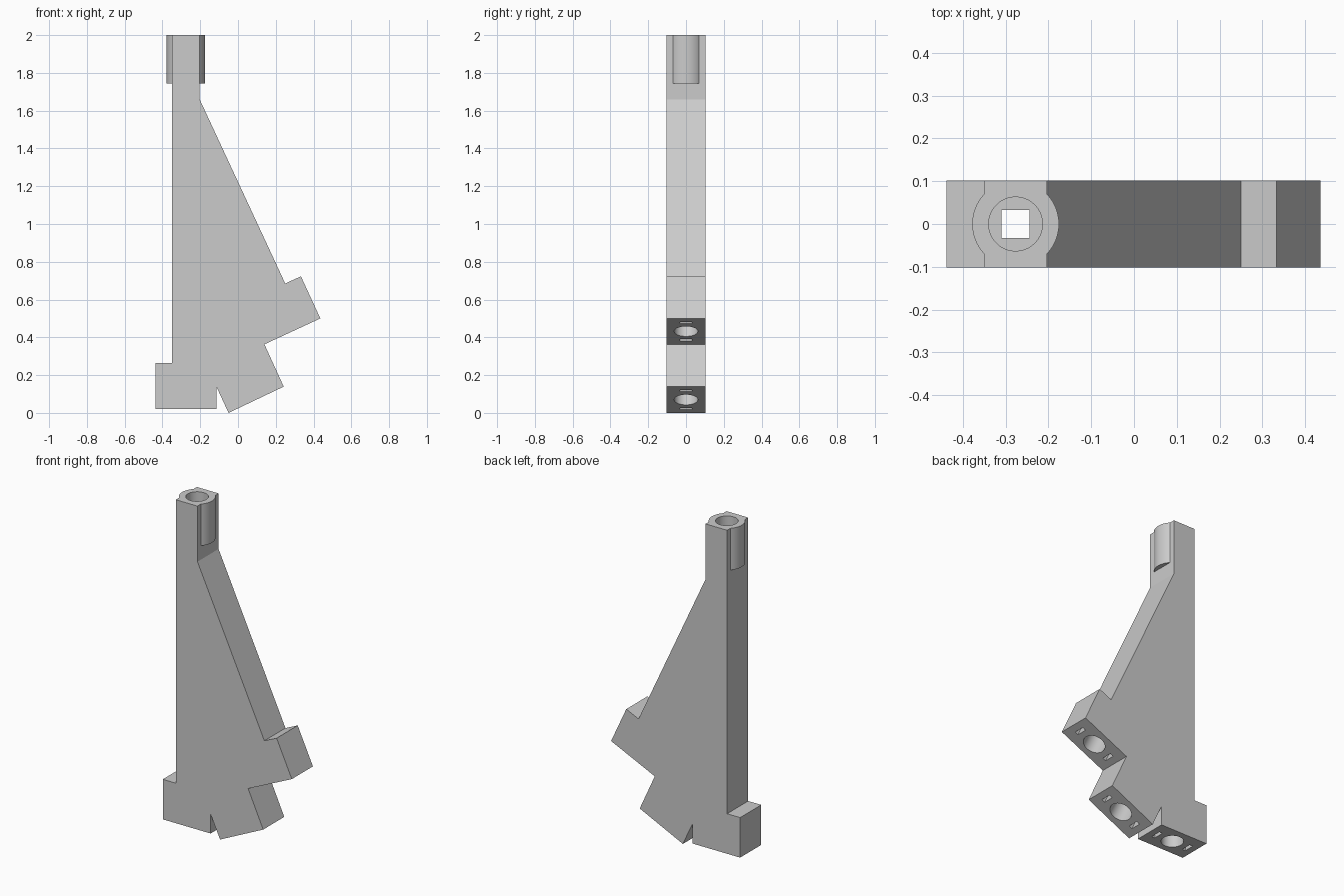
import bpy, bmesh, math
from mathutils import Matrix, Vector

cube = bpy.data.objects.get("Cube")
if cube:
    bpy.data.objects.remove(cube, do_unlink=True)

HALF = 0.102            # half thickness of the plate
STEM_X = -0.277         # centre line of the stem
TILT = math.radians(-25)

grey = bpy.data.materials.new("light_grey")
grey.use_nodes = True
grey.diffuse_color = (0.6, 0.6, 0.6, 1)
grey.node_tree.nodes["Principled BSDF"].inputs["Base Color"].default_value = (0.6, 0.6, 0.6, 1)


def finish(name, bm):
    bmesh.ops.recalc_face_normals(bm, faces=bm.faces)
    mesh = bpy.data.meshes.new(name)
    bm.to_mesh(mesh)
    bm.free()
    mesh.materials.append(grey)
    obj = bpy.data.objects.new(name, mesh)
    bpy.context.collection.objects.link(obj)
    return obj


def cylinder(name, radius, start, end, frame):
    bm = bmesh.new()
    place = frame @ Matrix.Translation((0, 0, (start + end) / 2))
    bmesh.ops.create_cone(bm, cap_ends=True, segments=64, radius1=radius,
                          radius2=radius, depth=end - start, matrix=place)
    return finish(name, bm)


def box(name, width, depth, start, end, frame, shift=0):
    bm = bmesh.new()
    place = frame @ Matrix.Translation((shift, 0, (start + end) / 2))
    size = Matrix.Diagonal((width, depth, end - start, 1))
    bmesh.ops.create_cube(bm, size=1, matrix=place @ size)
    return finish(name, bm)


def combine(target, tool, operation):
    mod = target.modifiers.new("cut", 'BOOLEAN')
    mod.operation = operation
    mod.solver = 'EXACT'
    mod.object = tool
    bpy.context.view_layer.objects.active = target
    bpy.ops.object.modifier_apply(modifier=mod.name)
    bpy.data.objects.remove(tool, do_unlink=True)


# Plate with stem and three feet, extruded from its side profile
profile = [(-0.35, 2), (-0.203, 2), (-0.203, 1.66), (0.25, 0.685),
           (0.333, 0.723), (0.436, 0.5), (0.14, 0.363), (0.242, 0.139),
           (-0.05, 0), (-0.114, 0.138), (-0.114, 0.02), (-0.438, 0.02),
           (-0.438, 0.265), (-0.35, 0.265)]
bm = bmesh.new()
face = bm.faces.new([bm.verts.new((x, -HALF, z)) for x, z in profile])
sweep = bmesh.ops.extrude_face_region(bm, geom=[face])
moved = [g for g in sweep["geom"] if isinstance(g, bmesh.types.BMVert)]
bmesh.ops.translate(bm, verts=moved, vec=(0, 2 * HALF, 0))
body = finish("manifold_body", bm)

# Round collar around the top of the stem
stem = Matrix.Translation((STEM_X, 0, 0))
combine(body, cylinder("collar", 0.1015, 1.745, 2, stem), 'UNION')

# Top socket
combine(body, cylinder("top_socket", 0.063, 1.75, 2.05, stem), 'DIFFERENCE')

# Foot sockets, retaining slots and the square channels that join in the stem
feet = [((STEM_X, 0, 0.02), 0, 1.8),
        ((0.096, 0, 0.07), TILT, 0.888),
        ((0.288, 0, 0.4315), TILT, 1.344)]
for centre, angle, reach in feet:
    frame = Matrix.Translation(Vector(centre)) @ Matrix.Rotation(angle, 4, 'Y')
    combine(body, box("channel", 0.065, 0.065, 0.1, reach, frame), 'DIFFERENCE')
    combine(body, cylinder("socket", 0.063, -0.03, 0.24, frame), 'DIFFERENCE')
    for side in (-1, 1):
        combine(body, box("slot", 0.022, 0.065, -0.03, 0.05, frame, side * 0.11),
                'DIFFERENCE')

# Smooth the round walls, keep every other edge crisp
bpy.ops.object.select_all(action='DESELECT')
body.select_set(True)
bpy.context.view_layer.objects.active = body
bpy.ops.object.shade_smooth_by_angle(angle=math.radians(20))
